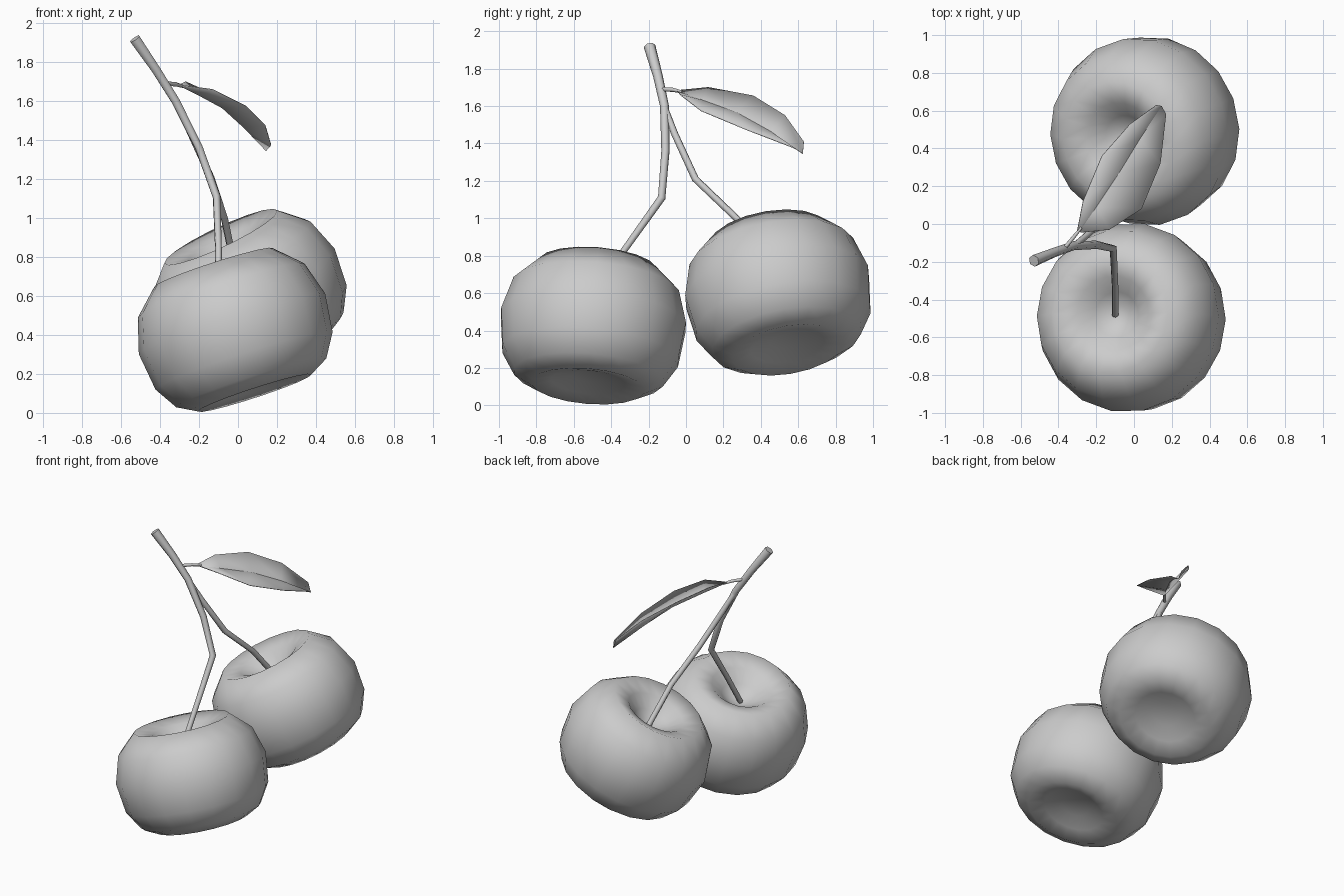
import bpy, bmesh, math
from mathutils import Vector

cube = bpy.data.objects.get("Cube")
if cube:
    bpy.data.objects.remove(cube, do_unlink=True)

grey = bpy.data.materials.new("plain grey")
grey.use_nodes = True
grey.diffuse_color = (0.6, 0.6, 0.6, 1)
grey.node_tree.nodes["Principled BSDF"].inputs["Base Color"].default_value = (0.6, 0.6, 0.6, 1)


def add_mesh(name, bm, angle):
    bmesh.ops.recalc_face_normals(bm, faces=bm.faces)
    mesh = bpy.data.meshes.new(name)
    bm.to_mesh(mesh)
    bm.free()
    mesh.materials.append(grey)
    obj = bpy.data.objects.new(name, mesh)
    bpy.context.collection.objects.link(obj)
    bpy.ops.object.select_all(action='DESELECT')
    obj.select_set(True)
    bpy.context.view_layer.objects.active = obj
    bpy.ops.object.shade_smooth_by_angle(angle=math.radians(angle))
    return obj


def loft(bm, rings, closed):
    """Bridge neighbouring rings of vertices with quads."""
    n = len(rings[0])
    for a, b in zip(rings, rings[1:]):
        for i in range(n if closed else n - 1):
            j = (i + 1) % n
            bm.faces.new((a[i], a[j], b[j], b[i]))


# Fruit: a lathed profile (radius, height) with a dimple at each end
PROFILE = [(0.05, 0.18), (0.12, 0.23), (0.2, 0.3), (0.32, 0.34), (0.45, 0.215),
           (0.503, 0.035), (0.478, -0.165), (0.405, -0.285), (0.305, -0.34),
           (0.2, -0.315), (0.09, -0.285)]


def fruit(name, centre, axis, sides=18):
    bm = bmesh.new()
    rings = []
    for r, h in PROFILE:
        angles = [math.tau * i / sides for i in range(sides)]
        rings.append([bm.verts.new((r * math.cos(a), r * math.sin(a), h)) for a in angles])
    loft(bm, rings, True)
    bm.faces.new(rings[0])
    bm.faces.new(rings[-1])
    obj = add_mesh(name, bm, 80)
    obj.location = centre
    obj.rotation_euler = Vector((0, 0, 1)).rotation_difference(Vector(axis)).to_euler()


fruit("front_cherry", (-0.02, -0.498, 0.424), (-0.31, 0.08, 0.95))
fruit("back_cherry", (0.055, 0.493, 0.6), (-0.42, -0.16, 0.89))


# Stalks: tapered six-sided tubes along a path of (point, radius)
def stalk(name, path, sides=6):
    bm = bmesh.new()
    pts = [Vector(p) for p, r in path]
    rings = []
    for k, (p, r) in enumerate(path):
        along = (pts[min(k + 1, len(pts) - 1)] - pts[max(k - 1, 0)]).normalized()
        u = along.cross(Vector((0.6, -0.8, 0))).normalized()
        v = along.cross(u)
        angles = [math.tau * i / sides for i in range(sides)]
        rings.append([bm.verts.new(pts[k] + r * (u * math.cos(a) + v * math.sin(a)))
                      for a in angles])
    loft(bm, rings, True)
    bm.faces.new(rings[0])
    bm.faces.new(rings[-1])
    add_mesh(name, bm, 65)


stalk("front_stalk", [((-0.53, -0.195, 1.92), 0.032), ((-0.42, -0.15, 1.76), 0.026),
                      ((-0.32, -0.115, 1.6), 0.024), ((-0.2, -0.11, 1.36), 0.022),
                      ((-0.11, -0.13, 1.11), 0.021), ((-0.1, -0.33, 0.83), 0.018),
                      ((-0.1, -0.48, 0.6), 0.018)])
stalk("back_stalk", [((-0.31, -0.11, 1.58), 0.018), ((-0.25, -0.06, 1.45), 0.019),
                     ((-0.14, 0.05, 1.21), 0.02), ((-0.07, 0.27, 1.0), 0.019),
                     ((-0.02, 0.46, 0.76), 0.019)])
stalk("leaf_stalk", [((-0.37, -0.13, 1.69), 0.012), ((-0.32, -0.07, 1.687), 0.011),
                     ((-0.28, -0.02, 1.675), 0.008)])

# Leaf: left edge, midrib and right edge, folded along the midrib
LEFT = [(-0.3, -0.035, 1.685), (-0.27, 0.12, 1.7), (-0.17, 0.36, 1.655),
        (-0.02, 0.53, 1.55), (0.12, 0.63, 1.41)]
RIB = [(-0.29, -0.04, 1.675), (-0.2, 0.09, 1.63), (-0.08, 0.27, 1.565),
       (0.03, 0.45, 1.465), (0.145, 0.625, 1.345)]
RIGHT = [(-0.28, -0.045, 1.68), (-0.13, -0.03, 1.66), (0.04, 0.08, 1.575),
         (0.14, 0.32, 1.475), (0.17, 0.58, 1.375)]
bm = bmesh.new()
loft(bm, [[bm.verts.new(p) for p in row] for row in (LEFT, RIB, RIGHT)], False)
leaf = add_mesh("leaf", bm, 15)
thick = leaf.modifiers.new("thickness", 'SOLIDIFY')
thick.thickness = 0.004
thick.offset = 0
